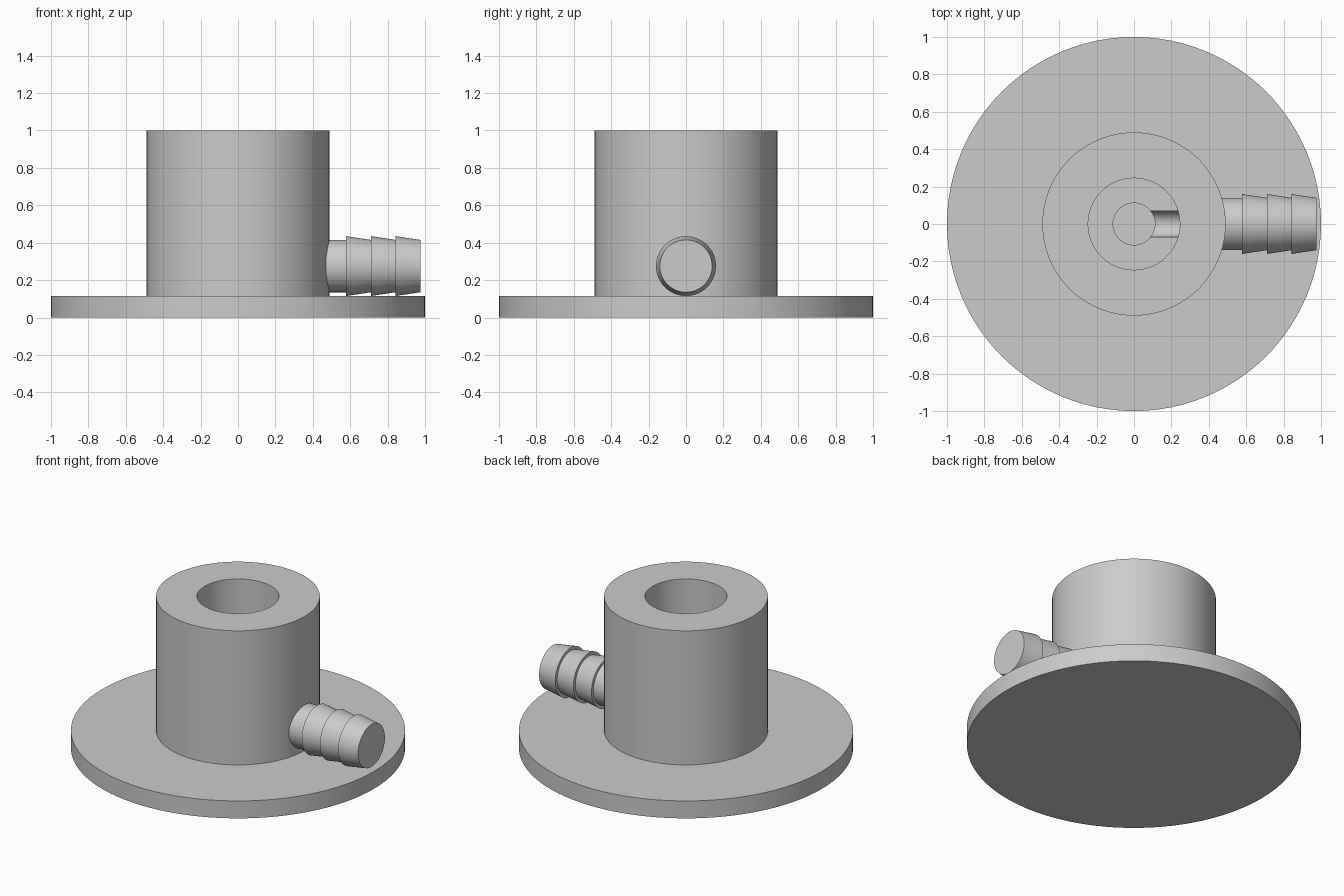
import bpy, bmesh, math
from mathutils import Matrix, Vector

cube = bpy.data.objects.get("Cube")
if cube:
    bpy.data.objects.remove(cube, do_unlink=True)

SEGMENTS = 96
PORT_Z = 0.275

grey = bpy.data.materials.new("plain grey")
grey.use_nodes = True
colour = (0.6, 0.6, 0.6, 1)
grey.diffuse_color = colour
grey.node_tree.nodes["Principled BSDF"].inputs["Base Color"].default_value = colour


def lathe(name, profile, placement=None):
    """Spin a (radius, height) profile around z into a closed solid."""
    bm = bmesh.new()
    verts = [bm.verts.new((r, 0, z)) for r, z in profile]
    edges = [bm.edges.new(pair) for pair in zip(verts, verts[1:])]
    bmesh.ops.spin(bm, geom=verts + edges, cent=(0, 0, 0), axis=(0, 0, 1),
                   angle=math.tau, steps=SEGMENTS, use_merge=True)
    bmesh.ops.remove_doubles(bm, verts=bm.verts, dist=0.0001)
    bmesh.ops.recalc_face_normals(bm, faces=bm.faces)
    if placement:
        bm.transform(placement)
    mesh = bpy.data.meshes.new(name)
    bm.to_mesh(mesh)
    bm.free()
    mesh.materials.append(grey)
    obj = bpy.data.objects.new(name, mesh)
    bpy.context.collection.objects.link(obj)
    return obj


def smooth(obj):
    bpy.ops.object.select_all(action='DESELECT')
    obj.select_set(True)
    bpy.context.view_layer.objects.active = obj
    bpy.ops.object.shade_smooth_by_angle(angle=math.radians(30))


# Lies along +x at the height of the port
along_x = Matrix.Translation((0, 0, PORT_Z)) @ Matrix.Rotation(math.pi / 2, 4, 'Y')

# Flange and tower with a stepped blind bore
body = lathe("flanged_body", [
    (0, 0), (1, 0), (1, 0.115), (0.49, 0.115), (0.49, 1),
    (0.245, 1), (0.245, PORT_Z), (0.112, PORT_Z), (0.112, 0.115), (0, 0.115)])

# Round channel running from the bore towards the hose barb
channel = lathe("channel_cutter", [(0, 0), (0.07, 0), (0.07, 0.44), (0, 0.44)], along_x)
channel.hide_render = True
channel.hide_set(True)
cut = body.modifiers.new("channel", 'BOOLEAN')
cut.operation = 'DIFFERENCE'
cut.solver = 'EXACT'
cut.object = channel
bpy.context.view_layer.objects.active = body
bpy.ops.object.modifier_apply(modifier=cut.name)
bpy.data.objects.remove(channel, do_unlink=True)
smooth(body)

# Hose barb with three tapered ridges and a closed end
barb = [(0, 0.455), (0.14, 0.455)]
for i in range(3):
    start = 0.578 + 0.1325 * i
    barb += [(0.14, start), (0.16, start)]
barb += [(0.14, 0.975), (0, 0.975)]
smooth(lathe("hose_barb", barb, along_x))
